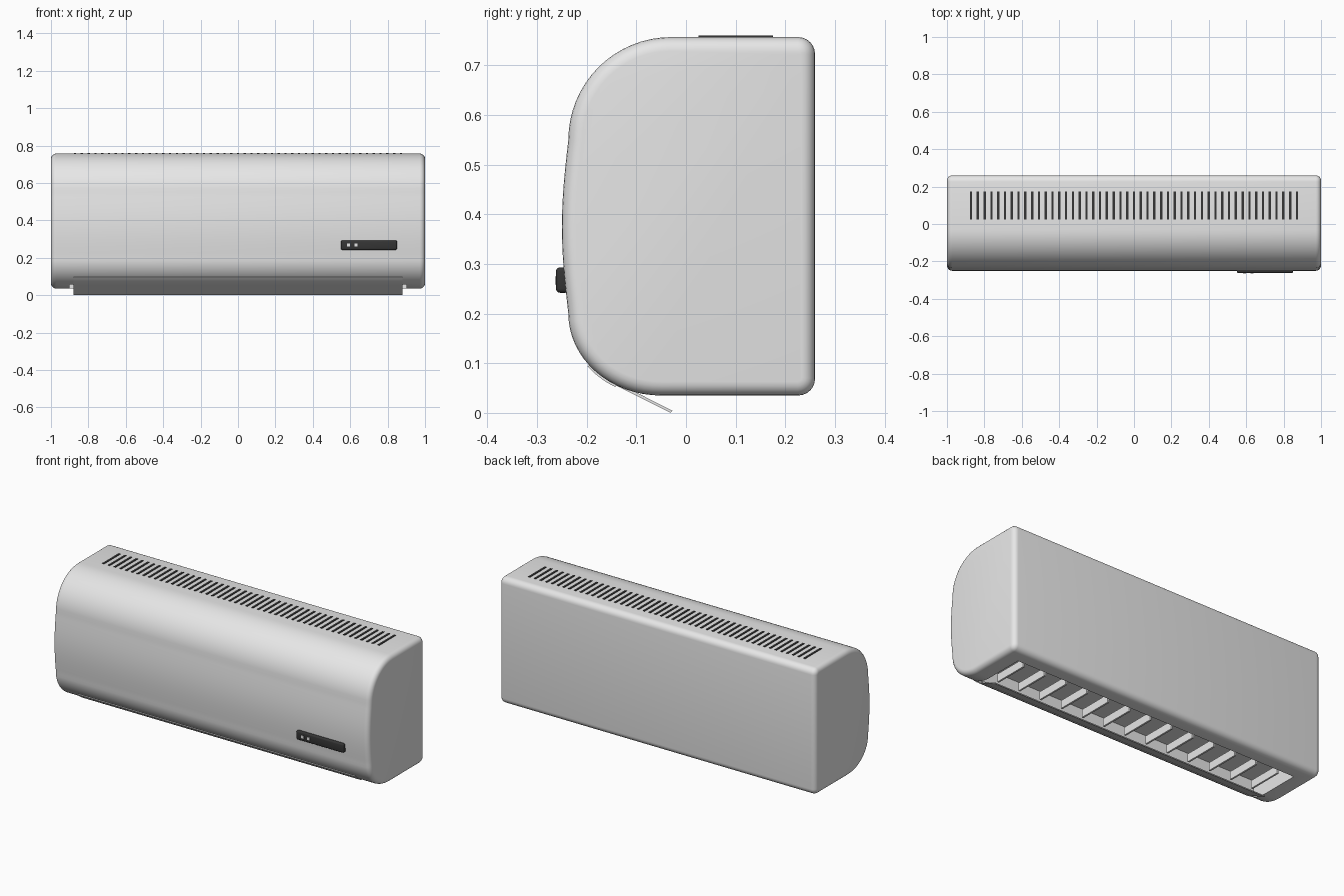
import bpy, bmesh
from math import sin, cos, pi, radians

if "Cube" in bpy.data.objects:
    bpy.data.objects.remove(bpy.data.objects["Cube"])


def material(name, r, g, b):
    m = bpy.data.materials.new(name)
    m.use_nodes = True
    m.diffuse_color = (r, g, b, 1)
    m.node_tree.nodes["Principled BSDF"].inputs["Base Color"].default_value = (r, g, b, 1)
    return m


WHITE = material("white_plastic", 0.8, 0.8, 0.8)
DARK = material("dark_plastic", 0.035, 0.035, 0.035)
LIGHT = material("indicator_white", 0.9, 0.9, 0.9)


def finish(name, bm, mat):
    bmesh.ops.recalc_face_normals(bm, faces=bm.faces)
    mesh = bpy.data.meshes.new(name)
    bm.to_mesh(mesh)
    bm.free()
    ob = bpy.data.objects.new(name, mesh)
    mesh.materials.append(mat)
    bpy.context.collection.objects.link(ob)
    return ob


def add_box(bm, x, y, z):
    """Box from three (low, high) ranges."""
    verts = bmesh.ops.create_cube(bm, size=1)["verts"]
    for v in verts:
        v.co = [lo + (c + 0.5) * (hi - lo) for c, (lo, hi) in zip(v.co, (x, y, z))]


def box(name, x, y, z, mat):
    bm = bmesh.new()
    add_box(bm, x, y, z)
    return finish(name, bm, mat)


def extrude_profile(name, points, half, mat):
    """Sweep a closed (y, z) outline along x."""
    bm = bmesh.new()
    face = bm.faces.new([bm.verts.new((-half, y, z)) for y, z in points])
    moved = bmesh.ops.extrude_face_region(bm, geom=[face])["geom"]
    for v in moved:
        if isinstance(v, bmesh.types.BMVert):
            v.co.x = half
    return finish(name, bm, mat)


def arc(cy, cz, ry, rz, start, end, n):
    angles = [radians(start + (end - start) * i / n) for i in range(n + 1)]
    return [(cy + ry * cos(a), cz + rz * sin(a)) for a in angles]


def select(ob):
    bpy.ops.object.select_all(action="DESELECT")
    ob.select_set(True)
    bpy.context.view_layer.objects.active = ob


def smooth(ob):
    select(ob)
    bpy.ops.object.shade_smooth_by_angle(angle=radians(35))


def bevel(ob, width, segments):
    mod = ob.modifiers.new("bevel", "BEVEL")
    mod.width, mod.segments = width, segments
    mod.limit_method, mod.angle_limit = "ANGLE", radians(35)
    mod.use_clamp_overlap = False
    select(ob)
    bpy.ops.object.modifier_apply(modifier=mod.name)


# Casing: rounded back, large front curves and a slightly bulging front
outline = arc(0.226, 0.723, 0.034, 0.034, 0, 90, 6)
outline += arc(-0.03, 0.55, 0.207, 0.207, 90, 180, 16)
outline += [(-0.237 - 0.013 * sin(pi * i / 14), 0.55 - 0.35 * i / 14) for i in range(1, 14)]
outline += arc(-0.05, 0.2, 0.187, 0.165, 180, 270, 16)
outline += arc(0.226, 0.069, 0.034, 0.034, 270, 360, 6)
casing = extrude_profile("casing", outline, 1.0, WHITE)
bevel(casing, 0.028, 5)

# Air outlet recess cut in the underside
cutter = box("outlet_cutter", (-0.9, 0.9), (-0.145, 0.17), (-0.1, 0.15), WHITE)
cutter.hide_render = True
mod = casing.modifiers.new("outlet", "BOOLEAN")
mod.operation, mod.solver, mod.object = "DIFFERENCE", "EXACT", cutter
select(casing)
bpy.ops.object.modifier_apply(modifier=mod.name)
bpy.data.objects.remove(cutter)
smooth(casing)

# Vertical air vanes inside the outlet
bm = bmesh.new()
for i in range(-6, 7):
    x = i * 0.138
    add_box(bm, (x - 0.005, x + 0.005), (-0.07, 0.13), (0.045, 0.09))
finish("air_vanes", bm, WHITE)

# Curved lip above the outlet
lip = arc(-0.05, 0.2, 0.191, 0.169, 219, 241, 6)
lip += arc(-0.05, 0.2, 0.183, 0.161, 241, 219, 6)
smooth(extrude_profile("outlet_lip", lip, 0.88, WHITE))

# Open flap hanging below the outlet
flap = [(-0.145, 0.064), (-0.145, 0.057), (-0.031, 0.0), (-0.027, 0.004)]
extrude_profile("outlet_flap", flap, 0.88, WHITE)

# Top intake slots
bm = bmesh.new()
for i in range(-24, 25):
    x = i * 0.0363
    add_box(bm, (x - 0.006, x + 0.006), (0.025, 0.175), (0.752, 0.76))
finish("intake_slots", bm, DARK)

# Display panel with two indicator lights
panel = box("display_panel", (0.55, 0.85), (-0.262, -0.235), (0.242, 0.293), DARK)
bevel(panel, 0.008, 3)
smooth(panel)
for side, x in (("right", 0.592), ("left", 0.63)):
    box(side + "_indicator", (x - 0.008, x + 0.008), (-0.2635, -0.26), (0.259, 0.275), LIGHT)
